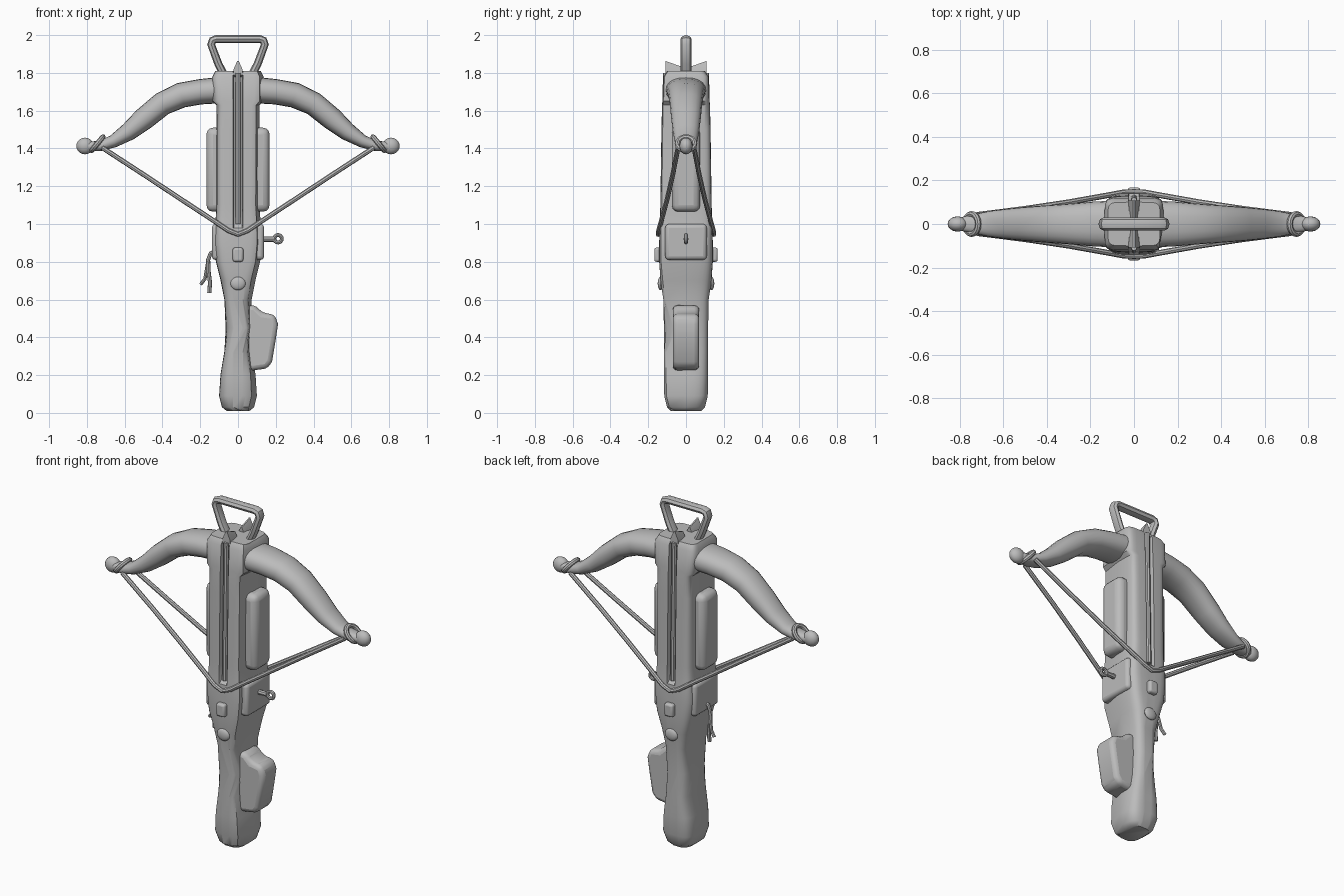
import bpy, bmesh, math
from mathutils import Vector

cube = bpy.data.objects.get("Cube")
if cube:
    bpy.data.objects.remove(cube, do_unlink=True)

grey = bpy.data.materials.new("plain grey")
grey.use_nodes = True
COLOUR = (0.5, 0.5, 0.5, 1)
grey.diffuse_color = COLOUR
grey.node_tree.nodes["Principled BSDF"].inputs["Base Color"].default_value = COLOUR
parts = []


def add_mesh(name, mesh, bevel=0):
    mesh.name = name
    mesh.materials.clear()
    mesh.materials.append(grey)
    ob = bpy.data.objects.new(name, mesh)
    bpy.context.collection.objects.link(ob)
    if bevel:
        mod = ob.modifiers.new("rounding", "BEVEL")
        mod.width, mod.segments = bevel, 3
    parts.append(ob)
    return ob


def finish(name, bm, bevel=0):
    bmesh.ops.recalc_face_normals(bm, faces=bm.faces)
    mesh = bpy.data.meshes.new(name)
    bm.to_mesh(mesh)
    bm.free()
    return add_mesh(name, mesh, bevel)


def loft(name, rings):
    bm = bmesh.new()
    rows = [[bm.verts.new(p) for p in ring] for ring in rings]
    n = len(rows[0])
    for a, b in zip(rows, rows[1:]):
        for i in range(n):
            j = (i + 1) % n
            bm.faces.new((a[i], a[j], b[j], b[i]))
    bm.faces.new(rows[0])
    bm.faces.new(rows[-1])
    return finish(name, bm)


def superellipse(a, b, power, count):
    pts = []
    for i in range(count):
        t = 2 * math.pi * i / count
        c, s = math.cos(t), math.sin(t)
        pts.append((a * math.copysign(abs(c) ** (2 / power), c),
                    b * math.copysign(abs(s) ** (2 / power), s)))
    return pts


def prism(name, profile, y0, y1, bevel=0, lift=0):
    # Extrude an x-z outline along y; lift raises the far end
    bm = bmesh.new()
    near = [bm.verts.new((x, y0, z)) for x, z in profile]
    far = [bm.verts.new((x, y1, z + lift)) for x, z in profile]
    n = len(near)
    for i in range(n):
        j = (i + 1) % n
        bm.faces.new((near[i], near[j], far[j], far[i]))
    bm.faces.new(near)
    bm.faces.new(far)
    return finish(name, bm, bevel)


def box(name, x, y, z, bevel):
    profile = [(x[0], z[0]), (x[1], z[0]), (x[1], z[1]), (x[0], z[1])]
    return prism(name, profile, y[0], y[1], bevel)


def tube(name, points, radius, cyclic=False, flatten=1):
    curve = bpy.data.curves.new(name, "CURVE")
    curve.dimensions = "3D"
    curve.bevel_depth, curve.bevel_resolution = radius, 2
    curve.use_fill_caps = True
    spline = curve.splines.new("POLY")
    spline.points.add(len(points) - 1)
    for p, co in zip(spline.points, points):
        p.co = (*co, 1)
    spline.use_cyclic_u = cyclic
    tmp = bpy.data.objects.new(name, curve)
    mesh = bpy.data.meshes.new_from_object(tmp)
    bpy.data.objects.remove(tmp)
    for v in mesh.vertices:
        v.co.y *= flatten
    return add_mesh(name, mesh)


def ball(name, centre, size):
    bm = bmesh.new()
    bmesh.ops.create_uvsphere(bm, u_segments=16, v_segments=10, radius=1)
    bmesh.ops.scale(bm, vec=size, verts=bm.verts)
    bmesh.ops.translate(bm, vec=centre, verts=bm.verts)
    return finish(name, bm)


def ring(centre, u, v, count=16):
    c, u, v = Vector(centre), Vector(u), Vector(v)
    return [c + u * math.cos(2 * math.pi * i / count) + v * math.sin(2 * math.pi * i / count)
            for i in range(count)]


# Stock: height, half width, half depth, squareness, groove depth
stations = [
    (0.01, .06, .08, 3, 0), (0.03, .085, .1, 3, 0), (0.09, .1, .115, 3.5, 0),
    (0.2, .093, .117, 3.5, 0), (0.32, .073, .117, 3.5, 0), (0.45, .066, .117, 3.5, 0),
    (0.6, .072, .12, 4, 0), (0.7, .092, .135, 4, 0), (0.8, .117, .142, 5, 0),
    (0.9, .128, .142, 5, 0), (0.98, .122, .14, 6, 0), (1.0, .12, .138, 6, .02),
    (1.1, .114, .136, 6, .035), (1.5, .113, .13, 7, .035), (1.63, .114, .127, 7, .035),
    (1.65, .135, .125, 7, .035), (1.78, .135, .12, 7, .04), (1.81, .12, .1, 7, .04)]
rings = []
for z, w, d, power, groove in stations:
    outline = []
    for x, y in superellipse(w, d, power, 32):
        if abs(x) < 0.01 * w:
            side = math.copysign(1, y)
            outline += [(side * gx, side * gy, z) for gx, gy in
                        ((.026, d), (.022, d - groove), (-.022, d - groove), (-.026, d))]
        elif abs(x) > .026 or abs(y) < .5 * d:
            outline.append((x, y, z))
    rings.append(outline)
loft("stock", rings)

# Grip on the left side of the stock
prism("grip", [(.04, .57), (.09, .57), (.13, .53), (.195, .52), (.212, .47), (.2, .39),
               (.18, .27), (.155, .235), (.04, .22)], -.07, .07, .025)

# Stirrup at the nose
tube("stirrup", [(-.075, 0, 1.79), (-.105, 0, 1.85), (-.142, 0, 1.95), (-.135, 0, 1.972),
                 (-.115, 0, 1.979), (.115, 0, 1.979), (.135, 0, 1.972), (.142, 0, 1.95),
                 (.105, 0, 1.85), (.075, 0, 1.79)], .021, flatten=1.4)

# Bow arm: centre x, centre z, half thickness, half depth
arm = [(.08, 1.71, .07, .108), (.2, 1.7, .067, .102), (.3, 1.682, .067, .093),
       (.4, 1.637, .063, .086), (.5, 1.555, .06, .078), (.58, 1.488, .048, .07),
       (.66, 1.438, .034, .06), (.73, 1.413, .027, .045), (.8, 1.41, .026, .03)]

for s, word in ((1, "left"), (-1, "right")):
    rings = []
    for i, (x, z, t, d) in enumerate(arm):
        a, b = arm[max(i - 1, 0)], arm[min(i + 1, len(arm) - 1)]
        dx, dz = Vector((b[0] - a[0], b[1] - a[1])).normalized()
        rings.append([(s * (x - dz * p), q, z + dx * p)
                      for p, q in superellipse(t, d, 2.3, 20)])
    loft(word + "_bow_arm", rings)
    ball(word + "_arm_tip", (s * .81, 0, 1.413), (.046, .035, .044))
    # String loop tied around the arm end
    tube(word + "_string_loop", ring((s * .745, 0, 1.425), (s * .03, 0, .036 * -1), (0, .046, 0)),
         .014, cyclic=True)
    box(word + "_side_panel", sorted((s * .07, s * .167)), (-.075, .075), (1.065, 1.51), .035)
    box(word + "_lock_plate", sorted((s * .08, s * .138)), (-.11, .11), (.81, 1.0), .02)

# Strings, bolts and lugs repeat on the front and back
for s, word in ((-1, "front"), (1, "back")):
    half = [(.72, .042, 1.405), (.5, .07, 1.262), (.3, .1, 1.13), (.12, .132, 1.012),
            (.05, .145, .965)]
    path = [(-x, s * y, z) for x, y, z in half] + [(0, s * .147, .945)]
    path += [(x, s * y, z) for x, y, z in reversed(half)]
    tube(word + "_string", path, .013)
    tube(word + "_bolt_shaft", [(0, s * .122, 1.0), (0, s * .108, 1.8)], .014)
    prism(word + "_bolt_head", [(-.026, 1.76), (.026, 1.76), (.024, 1.79), (.004, 1.835),
                                (-.004, 1.835), (-.024, 1.79)], s * .03, s * .108, lift=.028)
    box(word + "_nut", (-.028, .028), sorted((s * .12, s * .168)), (.8, .875), .012)
    ball(word + "_nut_stop", (0, s * .135, .685), (.04, .015, .035))

# Peg with a ring on the left
tube("peg", [(.11, 0, .92), (.19, 0, .92)], .014)
tube("peg_ring", ring((.212, 0, .922), (.02, 0, 0), (0, 0, .02)), .01, cyclic=True)

# Knotted cord hanging on the right
tube("cord_long", [(-.12, 0, .855), (-.145, 0, .845), (-.158, 0, .81), (-.155, 0, .74),
                   (-.148, 0, .69), (-.152, 0, .635)], .011)
tube("cord_short", [(-.158, 0, .81), (-.168, .01, .75), (-.175, .015, .71), (-.198, .02, .68)], .009)

bpy.ops.object.select_all(action="DESELECT")
for ob in parts:
    ob.select_set(True)
bpy.context.view_layer.objects.active = parts[0]
bpy.ops.object.shade_smooth_by_angle(angle=math.radians(40))
